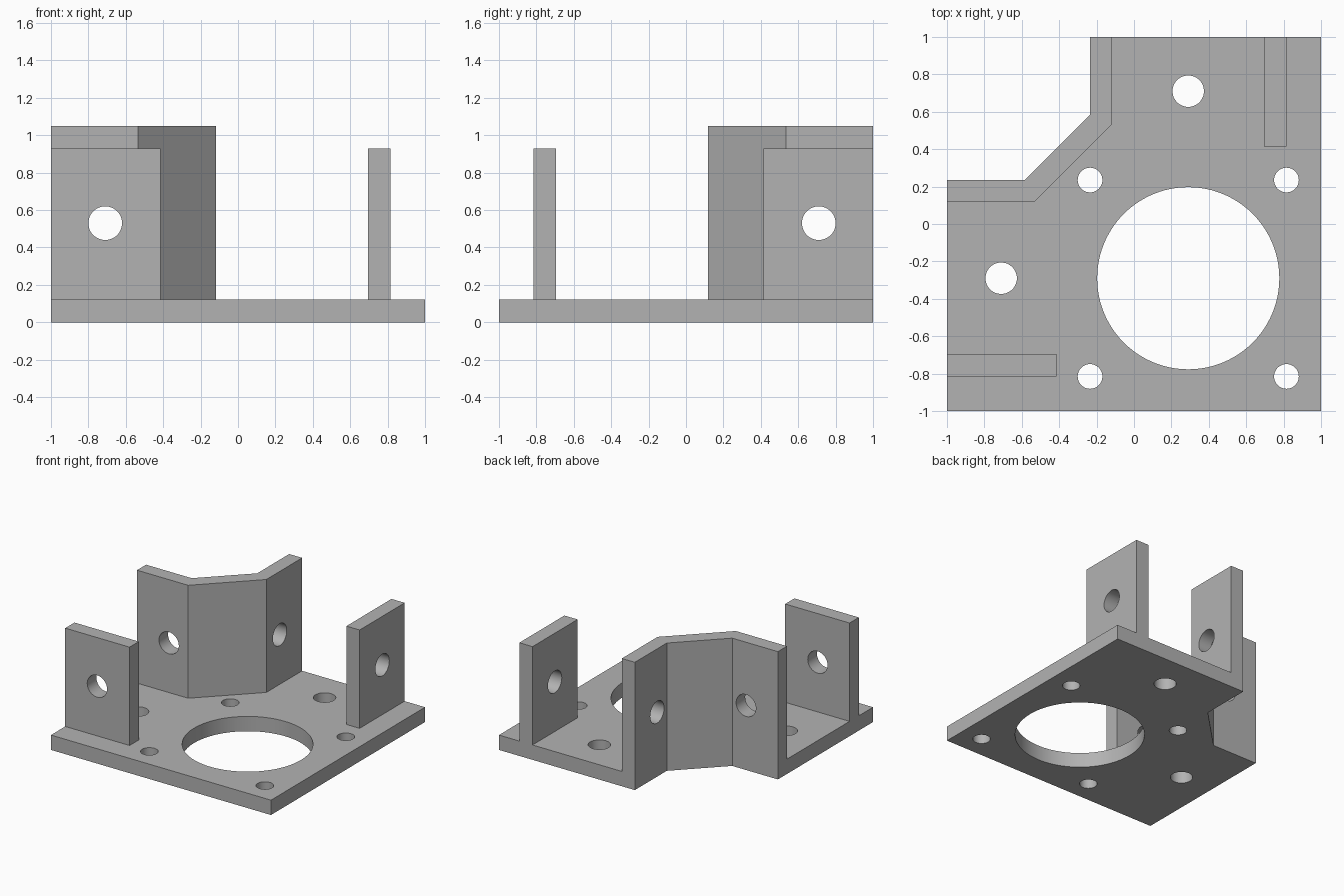
import bpy
import bmesh
from math import radians
from mathutils import Matrix

cube = bpy.data.objects.get("Cube")
if cube:
    bpy.data.objects.remove(cube, do_unlink=True)

# Main dimensions
T = 0.122            # plate thickness
WALL_TOP = 1.05
TAB_TOP = 0.93
CENTRE = 0.29        # motor opening sits at (CENTRE, -CENTRE)
BOLT = 0.525         # bolt offset from the opening
ROD = 0.71           # rod hole axis
ROD_Z = 0.53

grey = bpy.data.materials.new("plain grey")
grey.use_nodes = True
colour = (0.45, 0.45, 0.45, 1)
grey.diffuse_color = colour
grey.node_tree.nodes["Principled BSDF"].inputs["Base Color"].default_value = colour


def new_object(name, bm):
    bmesh.ops.recalc_face_normals(bm, faces=bm.faces)
    mesh = bpy.data.meshes.new(name)
    bm.to_mesh(mesh)
    bm.free()
    mesh.materials.append(grey)
    obj = bpy.data.objects.new(name, mesh)
    bpy.context.collection.objects.link(obj)
    return obj


def prism(name, outline, top):
    """Extrude a flat outline from the ground up to a height."""
    bm = bmesh.new()
    face = bm.faces.new([bm.verts.new((x, y, 0)) for x, y in outline])
    up = bmesh.ops.extrude_face_region(bm, geom=[face])["geom"]
    verts = [v for v in up if isinstance(v, bmesh.types.BMVert)]
    bmesh.ops.translate(bm, verts=verts, vec=(0, 0, top))
    return new_object(name, bm)


def drill(location, radius, depth, axis="Z", segments=48):
    """Make a cylinder cutter along one axis."""
    turn = {"X": Matrix.Rotation(radians(90), 4, "Y"),
            "Y": Matrix.Rotation(radians(90), 4, "X"),
            "Z": Matrix.Identity(4)}[axis]
    bm = bmesh.new()
    bmesh.ops.create_cone(bm, cap_ends=True, segments=segments, radius1=radius,
                          radius2=radius, depth=depth,
                          matrix=Matrix.Translation(location) @ turn)
    cutter = new_object("hole_cutter", bm)
    cutter.hide_render = True
    return cutter


def combine(target, other, operation):
    mod = target.modifiers.new("combine", "BOOLEAN")
    mod.operation = operation
    mod.solver = "EXACT"
    mod.object = other
    bpy.context.view_layer.objects.active = target
    bpy.ops.object.modifier_apply(modifier=mod.name)
    bpy.data.objects.remove(other, do_unlink=True)


def mirrored(points):
    """Reflect across the diagonal through the notched corner."""
    return [(-y, -x) for x, y in reversed(points)]


# Notched corner edges: half of each, then its reflection
outer = [(-0.235, 1), (-0.235, 0.585)]
outer += mirrored(outer)
inner = [(-0.117, 1), (-0.117, 0.535)]
inner += mirrored(inner)

# Base plate, bent corner wall and two upright tabs, fused together
bracket = prism("motor_bracket", [(-1, -1), (1, -1), (1, 1)] + outer, T)
combine(bracket, prism("corner_wall", outer + inner[::-1], WALL_TOP), "UNION")
tab = [(0.695, 0.415), (0.815, 0.415), (0.815, 1), (0.695, 1)]
for name, outline in (("back_tab", tab), ("side_tab", mirrored(tab))):
    combine(bracket, prism(name, outline, TAB_TOP), "UNION")

# Motor opening and four bolt holes
combine(bracket, drill((CENTRE, -CENTRE, 0), 0.487, 1, segments=96), "DIFFERENCE")
for sx in (-1, 1):
    for sy in (-1, 1):
        spot = (CENTRE + sx * BOLT, -CENTRE + sy * BOLT, 0)
        combine(bracket, drill(spot, 0.066, 0.5), "DIFFERENCE")

# Larger plate holes, and rod holes through walls and tabs
for x, y in ((CENTRE, ROD), (-ROD, -CENTRE)):
    combine(bracket, drill((x, y, 0), 0.084, 0.5), "DIFFERENCE")
combine(bracket, drill((-ROD, 0, ROD_Z), 0.09, 3, "Y"), "DIFFERENCE")
combine(bracket, drill((0, ROD, ROD_Z), 0.09, 3, "X"), "DIFFERENCE")

# Smooth hole walls, crisp edges
bpy.ops.object.select_all(action="DESELECT")
bracket.select_set(True)
bpy.context.view_layer.objects.active = bracket
bpy.ops.object.shade_smooth_by_angle(angle=radians(30))
